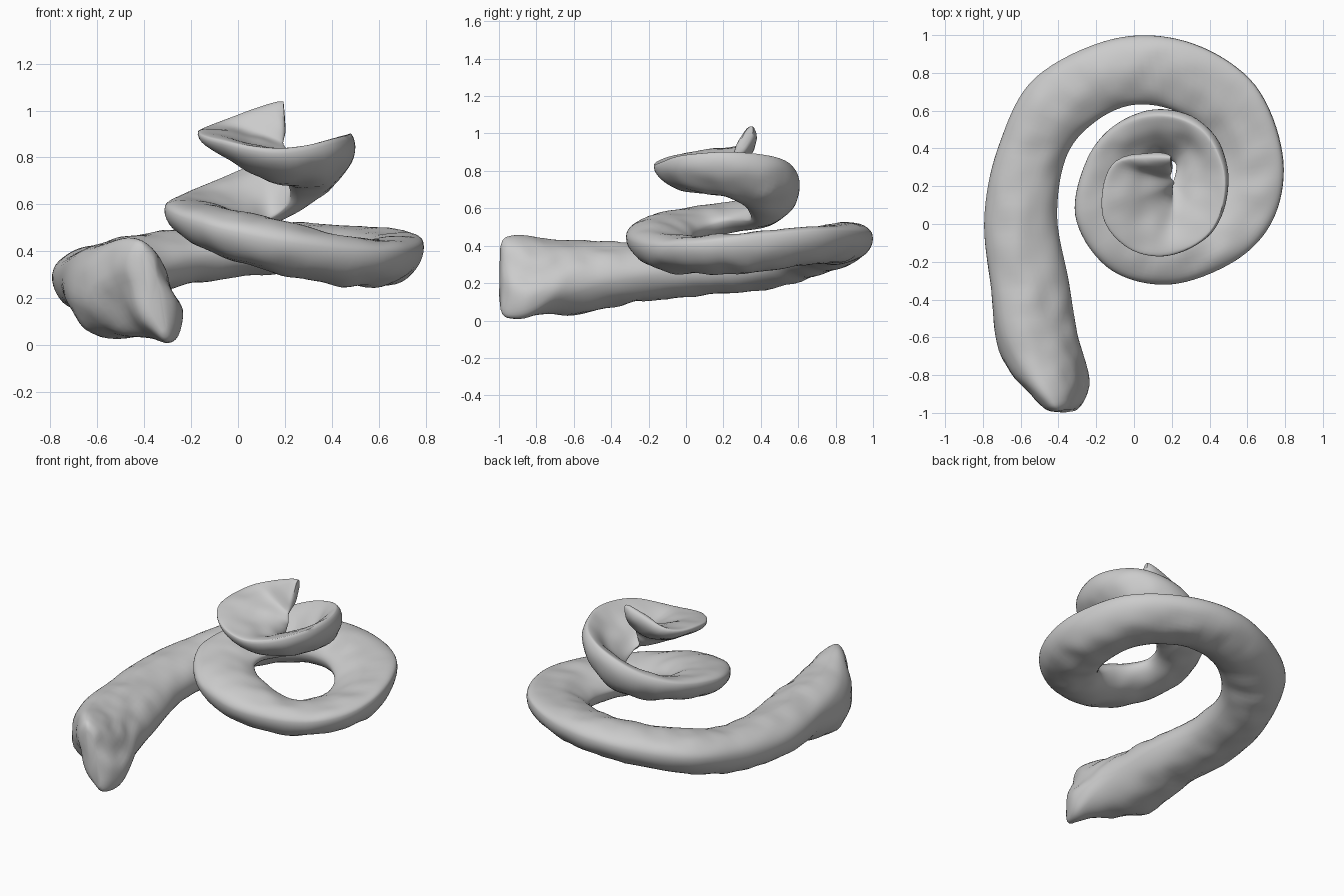
import bpy, bmesh, math
from mathutils import Vector, noise

if "Cube" in bpy.data.objects:
    bpy.data.objects.remove(bpy.data.objects["Cube"])

# Outer rim of the coil, from the open foot up to the tip
outer = [(-.40, -.98, .44), (-.50, -.86, .45), (-.68, -.62, .37), (-.75, -.3, .32), (-.785, .05, .30),
         (-.71, .42, .33), (-.52, .78, .38), (-.1, .99, .44), (.3, .97, .47), (.64, .75, .48),
         (.79, .38, .45), (.75, .05, .41), (.55, -.18, .40), (.2, -.31, .44), (-.12, -.23, .51),
         (-.3, .04, .58), (-.24, .35, .63), (-.08, .53, .70), (.15, .59, .80), (.38, .5, .87),
         (.49, .25, .90), (.42, -.02, .88), (.2, -.155, .83), (-.02, -.12, .86), (-.16, .06, .90),
         (-.1, .33, .94), (.20, .37, 1.05)]
# Inner rim, matched point for point
inner = [(-.30, -.98, .02), (-.27, -.84, .02), (-.30, -.62, .13), (-.34, -.3, .22), (-.4, .05, .26),
         (-.35, .37, .29), (-.2, .55, .36), (0, .64, .39), (.22, .61, .40), (.38, .48, .38),
         (.43, .3, .35), (.39, .15, .35), (.31, .06, .37), (.2, .05, .44), (.1, .08, .48),
         (.03, .15, .51), (.03, .23, .53), (.08, .31, .53), (.15, .36, .54), (.23, .33, .61),
         (.22, .25, .69), (.2, .22, .72), (.21, .21, .74), (.215, .22, .78), (.22, .23, .82),
         (.20, .26, .86), (.21, .29, .91)]
# Bulge above and below the line between the rims
above = [.03, .10, .14, .12, .12, .10, .09, .08, .06, .04, .04, .05, .06, .07, .06, .04, .03,
         .03, .02, .01, .0, .0, .01, .01, .01, .01, .02]
below = [.06, .11, .21, .16, .13, .13, .12, .11, .11, .12, .13, .11, .11, .12, .11, .09, .08,
         .09, .10, .10, .10, .10, .08, .07, .05, .04, .03]


def spline(data, t):
    """Smooth interpolation through evenly numbered stations."""
    i = min(int(t), len(data) - 2)
    f = t - i
    p = [data[min(max(i + k, 0), len(data) - 1)] for k in (-1, 0, 1, 2)]
    return (p[1] * 2 + (p[2] - p[0]) * f + (p[0] * 2 - p[1] * 5 + p[2] * 4 - p[3]) * f * f
            + (p[1] * 3 - p[0] - p[2] * 3 + p[3]) * f ** 3) * 0.5


outer = [Vector(p) for p in outer]
inner = [Vector(p) for p in inner]
STEPS, SIDES = 216, 40
last = len(outer) - 1
mid = lambda t: (spline(outer, t) + spline(inner, t)) / 2

# Sweep a bellied ribbon section along the two rims
bm = bmesh.new()
rings = []
for s in range(STEPS + 1):
    t = last * s / STEPS
    o, i = spline(outer, t), spline(inner, t)
    c, half = (o + i) / 2, (o - i) / 2
    tangent = mid(min(t + .05, last)) - mid(max(t - .05, 0))
    n = half.cross(tangent).normalized()
    if n.z < 0:
        n = -n
    up, down = spline(above, t), spline(below, t)
    end = min(1, .55 + 2.0 * math.sqrt(min(t, last - t) / 6))
    wrinkle = .012 + .014 * max(0, 1 - t / 4)
    ring = []
    for k in range(SIDES):
        a = 2 * math.pi * k / SIDES
        ca, sa = math.cos(a), math.sin(a)
        rise = sa * (up if sa > 0 else down)
        # thin lip keeps the rims rounded
        p = c + half * ca * (.6 + .4 * end) + n * (rise + .018 * sa) * end
        p += n * wrinkle * noise.noise(p * 9) * abs(sa)
        p.z = max(p.z, 0)
        ring.append(bm.verts.new(p))
    rings.append(ring)
for r0, r1 in zip(rings, rings[1:]):
    for k in range(SIDES):
        m = (k + 1) % SIDES
        bm.faces.new((r0[k], r0[m], r1[m], r1[k]))
bm.faces.new(rings[0])
bm.faces.new(rings[-1])
bmesh.ops.recalc_face_normals(bm, faces=bm.faces)

# Centre the coil
for axis in range(2):
    vals = [v.co[axis] for v in bm.verts]
    shift = (min(vals) + max(vals)) / 2
    for v in bm.verts:
        v.co[axis] -= shift

mesh = bpy.data.meshes.new("spiral_tube")
bm.to_mesh(mesh)
bm.free()
tube = bpy.data.objects.new("spiral_tube", mesh)
bpy.context.collection.objects.link(tube)
bpy.context.view_layer.objects.active = tube
tube.select_set(True)
bpy.ops.object.shade_smooth_by_angle(angle=math.radians(50))
